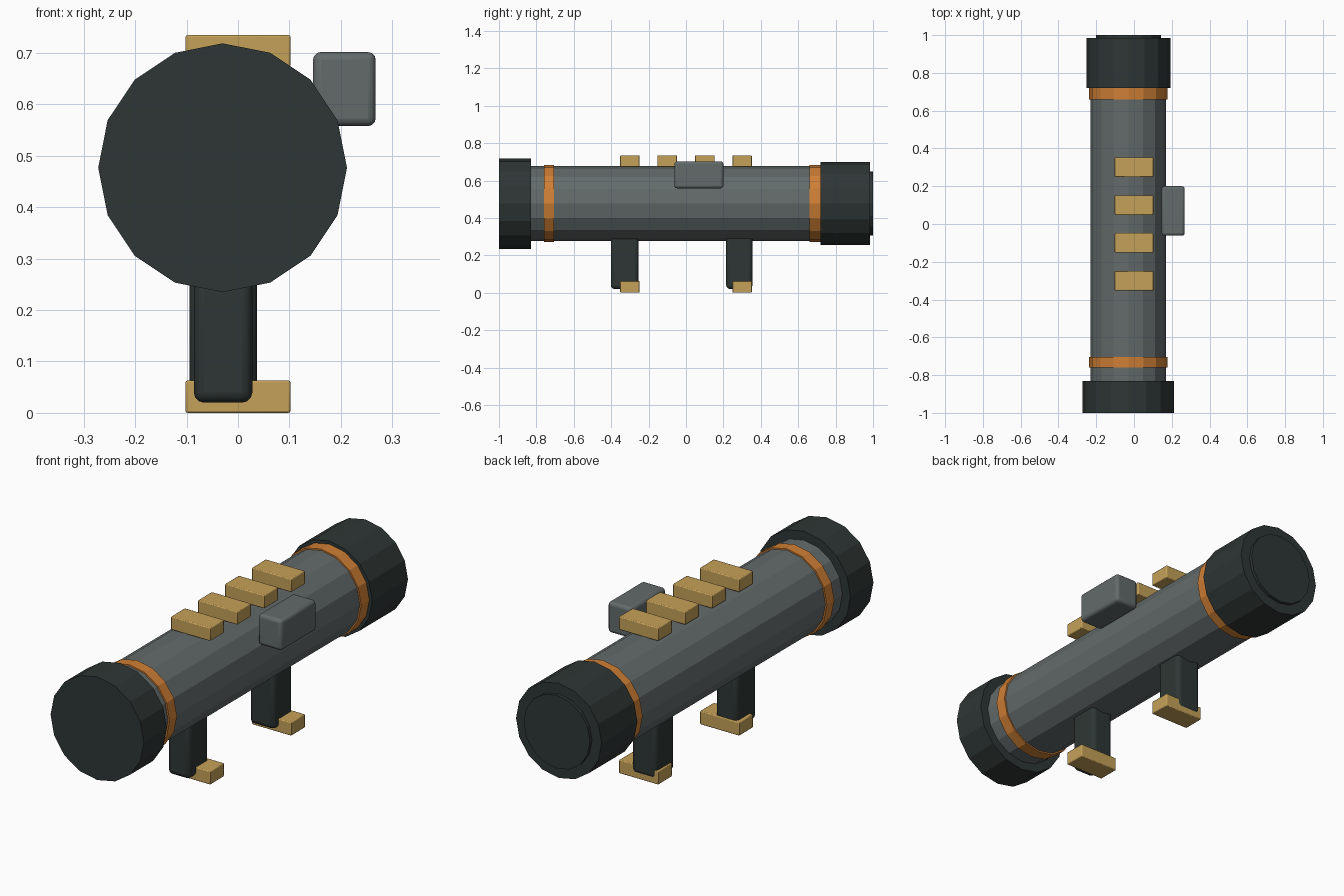
import bpy
import bmesh
from math import radians
from mathutils import Matrix, Vector

cube = bpy.data.objects.get("Cube")
if cube:
    bpy.data.objects.remove(cube, do_unlink=True)


def material(name, r, g, b):
    m = bpy.data.materials.new(name)
    m.use_nodes = True
    m.diffuse_color = (r, g, b, 1)
    m.node_tree.nodes["Principled BSDF"].inputs["Base Color"].default_value = (r, g, b, 1)
    return m


grey = material("steel grey", 0.125, 0.145, 0.145)
dark = material("dark green grey", 0.027, 0.037, 0.035)
gold = material("brass", 0.56, 0.355, 0.098)
orange = material("orange", 0.62, 0.21, 0.035)

AXIS_X, AXIS_Z = -0.03, 0.477


def finish(bm, name, mat):
    mesh = bpy.data.meshes.new(name)
    bm.to_mesh(mesh)
    bm.free()
    mesh.materials.append(mat)
    obj = bpy.data.objects.new(name, mesh)
    bpy.context.collection.objects.link(obj)
    return obj


def drum(name, radius, y0, y1, mat):
    """Sixteen-sided cylinder lying along the tube axis."""
    bm = bmesh.new()
    place = Matrix.Translation((AXIS_X, (y0 + y1) / 2, AXIS_Z)) @ Matrix.Rotation(radians(90), 4, "X")
    bmesh.ops.create_cone(bm, cap_ends=True, segments=16, radius1=radius,
                          radius2=radius, depth=y1 - y0, matrix=place)
    return finish(bm, name, mat)


def block(name, low, high, bevel, mat, segments=2):
    """Box between two corners with rounded edges."""
    low, high = Vector(low), Vector(high)
    bm = bmesh.new()
    place = Matrix.Translation((low + high) / 2) @ Matrix.Diagonal((high - low).to_4d())
    place[3][3] = 1
    bmesh.ops.create_cube(bm, size=1, matrix=place)
    obj = finish(bm, name, mat)
    mod = obj.modifiers.new("rounded edges", "BEVEL")
    mod.width = bevel
    mod.segments = segments
    bpy.ops.object.select_all(action="DESELECT")
    obj.select_set(True)
    bpy.context.view_layer.objects.active = obj
    bpy.ops.object.shade_smooth_by_angle(angle=radians(50))
    return obj


# Tube, end caps and bands
drum("tube", 0.2, -0.9, 0.9, grey)
drum("front_cap", 0.242, -1.0, -0.83, dark)
drum("back_cap", 0.222, 0.72, 0.985, dark)
drum("back_disc", 0.172, 0.97, 1.0, dark)
drum("front_band", 0.207, -0.76, -0.705, orange)
drum("back_band", 0.207, 0.66, 0.72, orange)

# Row of top rail blocks
for i in range(4):
    y = -0.3 + 0.2 * i
    block(f"rail_block_{i + 1}", (-0.102, y - 0.052, 0.673), (0.102, y + 0.052, 0.735), 0.004, gold)

# Grips and their foot blocks
block("front_grip", (-0.086, -0.402, 0.02), (0.028, -0.254, 0.34), 0.02, dark, 3)
block("back_grip", (-0.094, 0.215, 0.02), (0.037, 0.355, 0.34), 0.02, dark, 3)
for name, y in (("front_foot", -0.3), ("back_foot", 0.3)):
    block(name, (-0.102, y - 0.052, 0), (0.102, y + 0.052, 0.063), 0.004, gold)

# Sight box on the left side
block("sight_box", (0.146, -0.062, 0.558), (0.268, 0.2, 0.702), 0.015, grey, 3)
